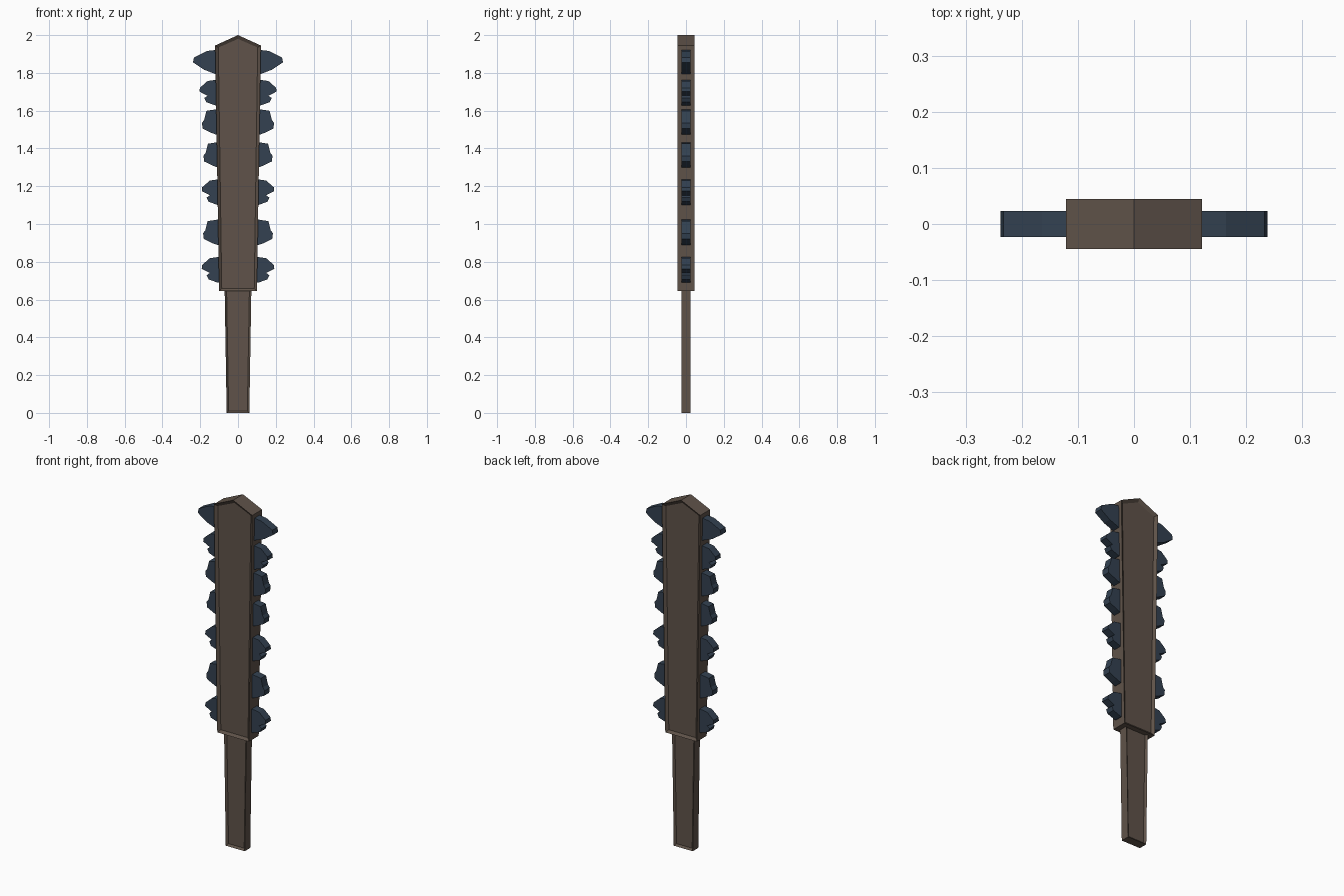
import bpy, bmesh

if "Cube" in bpy.data.objects:
    bpy.data.objects.remove(bpy.data.objects["Cube"])


def material(name, rgb):
    m = bpy.data.materials.new(name)
    m.diffuse_color = (*rgb, 1)
    m.use_nodes = True
    m.node_tree.nodes["Principled BSDF"].inputs["Base Color"].default_value = m.diffuse_color
    return m


wood = material("dark wood", (0.115, 0.086, 0.067))
stone = material("blue black stone", (0.033, 0.053, 0.082))


def slab(name, profile, half, mat, inset=0, depth=0):
    """Extrude an x-z profile along y; optionally sink both broad faces."""
    bm = bmesh.new()
    face = bm.faces.new([bm.verts.new((x, -half, z)) for x, z in profile])
    new = bmesh.ops.extrude_face_region(bm, geom=[face], use_keep_orig=True)["geom"]
    for v in new:
        if isinstance(v, bmesh.types.BMVert):
            v.co.y = half
    bmesh.ops.recalc_face_normals(bm, faces=bm.faces)
    if inset:
        broad = [f for f in bm.faces if abs(f.normal.y) > 0.9]
        bmesh.ops.inset_individual(bm, faces=broad, thickness=inset, depth=-depth)
    me = bpy.data.meshes.new(name)
    bm.to_mesh(me)
    bm.free()
    me.materials.append(mat)
    ob = bpy.data.objects.new(name, me)
    bpy.context.collection.objects.link(ob)
    return ob


# Wooden paddle and grip with sunken panels
slab("paddle", [(-0.10, 0.645), (0.10, 0.645), (0.121, 1.945), (0, 2.0), (-0.121, 1.945)],
     0.0445, wood, 0.02, 0.012)
slab("grip", [(-0.06, 0), (0.06, 0), (0.071, 0.67), (-0.071, 0.67)],
     0.025, wood, 0.015, 0.01)

# Chipped stone teeth: outer outline (x, drop below the tooth top)
smooth_tip = [(0.164, 0.006), (0.233, 0.04), (0.238, 0.066), (0.18, 0.105), (0.12, 0.128)]
notched = [(0.155, 0.006), (0.196, 0.042), (0.198, 0.062), (0.155, 0.084),
           (0.172, 0.096), (0.162, 0.118), (0.115, 0.135)]
blunt = [(0.162, 0.008), (0.174, 0.056), (0.186, 0.072), (0.182, 0.102),
         (0.135, 0.125), (0.11, 0.134)]
teeth = [(1.922, smooth_tip, 0), (1.763, notched, 0.006), (1.607, blunt, 0.005),
         (1.433, blunt, -0.003), (1.236, notched, -0.006), (1.023, blunt, -0.001),
         (0.825, notched, -0.006)]

for i, (top, outline, shift) in enumerate(teeth):
    for side, label in ((1, "right"), (-1, "left")):
        pts = [(0.085, top)] + [(0.112 + shift, top)]
        pts += [(x + shift, top - d) for x, d in outline]
        pts += [(0.085, top - outline[-1][1])]
        slab(f"tooth_{label}_{i + 1}", [(side * x, z) for x, z in pts], 0.023, stone)
